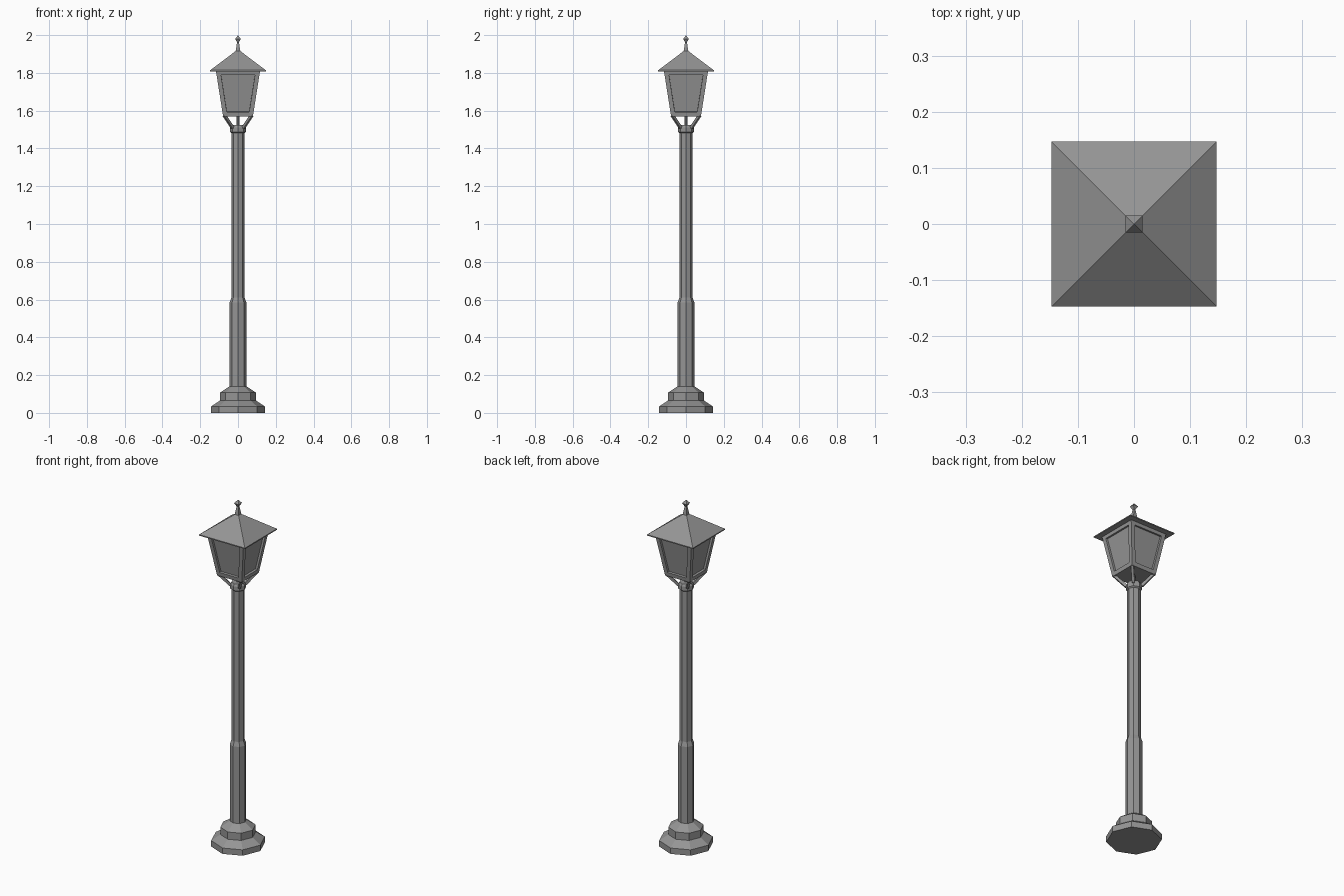
import bpy, bmesh
from math import pi, cos, sin, sqrt

if "Cube" in bpy.data.objects:
    bpy.data.objects.remove(bpy.data.objects["Cube"])

iron = bpy.data.materials.new("dark_iron")
iron.diffuse_color = (0.3, 0.3, 0.3, 1)
iron.use_nodes = True
iron.node_tree.nodes["Principled BSDF"].inputs["Base Color"].default_value = iron.diffuse_color


def make_object(name, bm):
    bmesh.ops.recalc_face_normals(bm, faces=bm.faces)
    mesh = bpy.data.meshes.new(name)
    bm.to_mesh(mesh)
    bm.free()
    mesh.materials.append(iron)
    obj = bpy.data.objects.new(name, mesh)
    bpy.context.collection.objects.link(obj)
    return obj


def stack(profile, sides, start=0.0, scale=1.0):
    """Closed solid from rings of (radius, height); radius 0 ends in a point."""
    bm = bmesh.new()
    rings = []
    for r, z in profile:
        n = 1 if r == 0 else sides
        rings.append([bm.verts.new((r * scale * cos(start + 2 * pi * i / sides),
                                    r * scale * sin(start + 2 * pi * i / sides), z))
                      for i in range(n)])
    for a, b in zip(rings, rings[1:]):
        for i in range(sides):
            j = (i + 1) % sides
            quad = [a[i % len(a)], a[j % len(a)], b[j % len(b)], b[i % len(b)]]
            bm.faces.new(list(dict.fromkeys(quad)))
    for ring in (rings[0], rings[-1]):
        if len(ring) > 2:
            bm.faces.new(ring)
    return bm


def octagonal(name, profile):
    return make_object(name, stack(profile, 8))


def square_stack(profile):
    # radii are half widths of axis-aligned squares
    return stack(profile, 4, pi / 4, sqrt(2))


# Stepped base, post, collar and the thin rod under the lantern
octagonal("base", [(0.143, 0), (0.143, 0.034), (0.094, 0.066),
                   (0.094, 0.108), (0.044, 0.141)])
octagonal("post", [(0.044, 0.135), (0.044, 0.585), (0.035, 0.61), (0.035, 1.50)])
octagonal("collar", [(0.035, 1.482), (0.042, 1.488), (0.042, 1.512), (0.035, 1.525)])
octagonal("lantern_rod", [(0.008, 1.52), (0.008, 1.572)])

# Four slanted brackets running out to the lantern corners
for k in range(4):
    a = pi / 4 + k * pi / 2
    c, s = cos(a), sin(a)
    bm = bmesh.new()
    ends = []
    for r0, r1, z in ((0.026, 0.046, 1.505), (0.089, 0.109, 1.572)):
        ends.append([bm.verts.new((r * c - t * s, r * s + t * c, z))
                     for r, t in ((r0, -0.007), (r1, -0.007), (r1, 0.007), (r0, 0.007))])
    for ring in ends:
        bm.faces.new(ring)
    for i in range(4):
        j = (i + 1) % 4
        bm.faces.new((ends[0][i], ends[0][j], ends[1][j], ends[1][i]))
    make_object(f"bracket_{k + 1}", bm)

# Tapered lantern with recessed panes
bm = square_stack([(0.079, 1.57), (0.117, 1.812)])
bmesh.ops.recalc_face_normals(bm, faces=bm.faces)
panes = [f for f in bm.faces if abs(f.normal.z) < 0.5]
bmesh.ops.inset_individual(bm, faces=panes, thickness=0.023, use_even_offset=True)
bmesh.ops.inset_individual(bm, faces=panes, thickness=0.0005, depth=-0.012)
make_object("lantern", bm)

# Pyramid roof and finial
make_object("roof", square_stack([(0.147, 1.808), (0.147, 1.814), (0, 1.925)]))
make_object("finial", square_stack([(0.013, 1.912), (0.005, 1.962),
                                    (0.015, 1.98), (0, 2.0)]))
